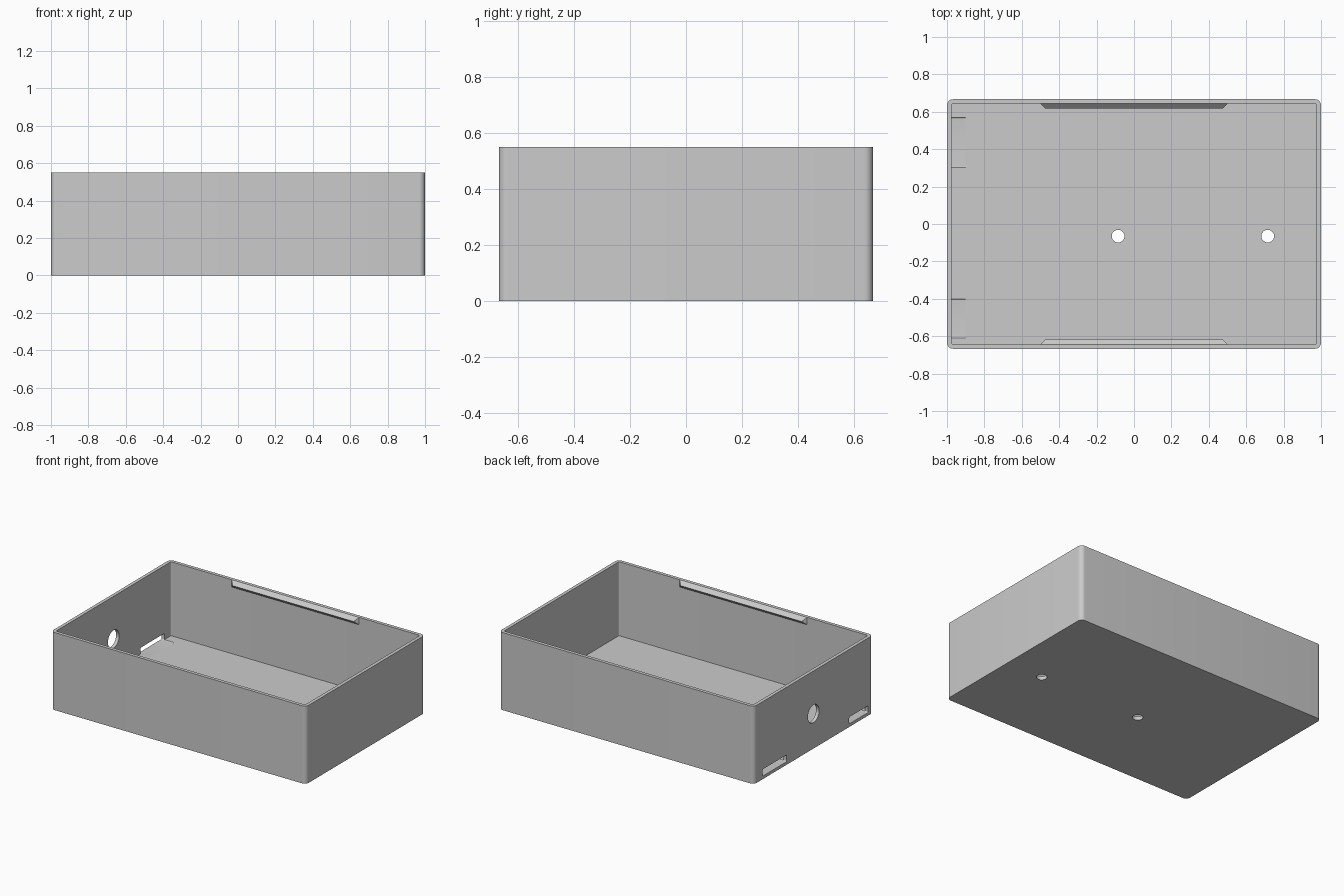
import bpy, bmesh, math
from mathutils import Vector

if "Cube" in bpy.data.objects:
    bpy.data.objects.remove(bpy.data.objects["Cube"], do_unlink=True)

X, Y, H = 1.0, 0.667, 0.55      # half length, half depth, height
WALL, FLOOR = 0.024, 0.026

grey = bpy.data.materials.new("light grey plastic")
grey.use_nodes = True
grey.diffuse_color = (0.6, 0.6, 0.6, 1)
grey.node_tree.nodes["Principled BSDF"].inputs["Base Color"].default_value = (0.6, 0.6, 0.6, 1)


def make_object(name, bm):
    bmesh.ops.recalc_face_normals(bm, faces=bm.faces[:])
    mesh = bpy.data.meshes.new(name)
    bm.to_mesh(mesh)
    bm.free()
    mesh.materials.append(grey)
    obj = bpy.data.objects.new(name, mesh)
    bpy.context.collection.objects.link(obj)
    return obj


def rounded_rect(u, v, half_u, half_v, r, seg=8):
    """Outline with rounded corners; a circle when r equals both halves."""
    pts = []
    signs = [(1, 1), (-1, 1), (-1, -1), (1, -1)]
    is_circle = r >= half_u
    for q, (su, sv) in enumerate(signs):
        for i in range(seg if is_circle else seg + 1):
            a = math.pi / 2 * (q + i / seg)
            pts.append((u + su * (half_u - r) + r * math.cos(a),
                        v + sv * (half_v - r) + r * math.sin(a)))
    return pts


def prism(name, outline, lo, hi, axis="z"):
    """Extrude an outline along z (outline is x, y) or x (outline is y, z)."""
    bm = bmesh.new()
    place = (lambda p, t: (p[0], p[1], t)) if axis == "z" else (lambda p, t: (t, p[0], p[1]))
    face = bm.faces.new([bm.verts.new(place(p, lo)) for p in outline])
    ext = bmesh.ops.extrude_face_region(bm, geom=[face])
    shift = Vector((0, 0, hi - lo)) if axis == "z" else Vector((hi - lo, 0, 0))
    bmesh.ops.translate(bm, vec=shift,
                        verts=[g for g in ext["geom"] if isinstance(g, bmesh.types.BMVert)])
    return make_object(name, bm)


def cut(body, cutter):
    cutter.hide_render = True
    mod = body.modifiers.new("cut", "BOOLEAN")
    mod.operation, mod.solver, mod.object = "DIFFERENCE", "EXACT", cutter
    bpy.context.view_layer.objects.active = body
    bpy.ops.object.modifier_apply(modifier=mod.name)
    bpy.data.objects.remove(cutter, do_unlink=True)


# Open box with rounded corners
box = prism("box_shell", rounded_rect(0, 0, X, Y, 0.032), 0, H)
cut(box, prism("cavity", rounded_rect(0, 0, X - WALL, Y - WALL, 0.008), FLOOR, H + 0.1))

# Two screw holes in the floor
for x in (-0.085, 0.715):
    cut(box, prism("floor_hole", rounded_rect(x, -0.065, 0.034, 0.034, 0.034), -0.1, 0.1))

# Round cable hole and two slots in the right wall
side_openings = [
    rounded_rect(0, 0.247, 0.063, 0.063, 0.063),
    rounded_rect(0.435, 0.046, 0.135, 0.024, 0.008),
    rounded_rect(-0.505, 0.046, 0.105, 0.024, 0.008),
]
for outline in side_openings:
    cut(box, prism("side_opening", outline, -X - 0.1, -X + 0.1, "x"))

bpy.ops.object.select_all(action="DESELECT")
box.select_set(True)
bpy.context.view_layer.objects.active = box
bpy.ops.object.shade_smooth_by_angle(angle=math.radians(30))

# Snap ridges inside the long walls, tapered on every side
for name, side in (("back_snap_ridge", 1), ("front_snap_ridge", -1)):
    depth = 0.026
    base_y = side * (Y - WALL)
    bm = bmesh.new()
    for sx in (-1, 1):
        for z in (H, H - 2 * depth):
            bm.verts.new((sx * 0.5, base_y, z))
        bm.verts.new((sx * (0.5 - depth), base_y - side * depth, H - depth))
    bmesh.ops.convex_hull(bm, input=bm.verts[:])
    make_object(name, bm)
